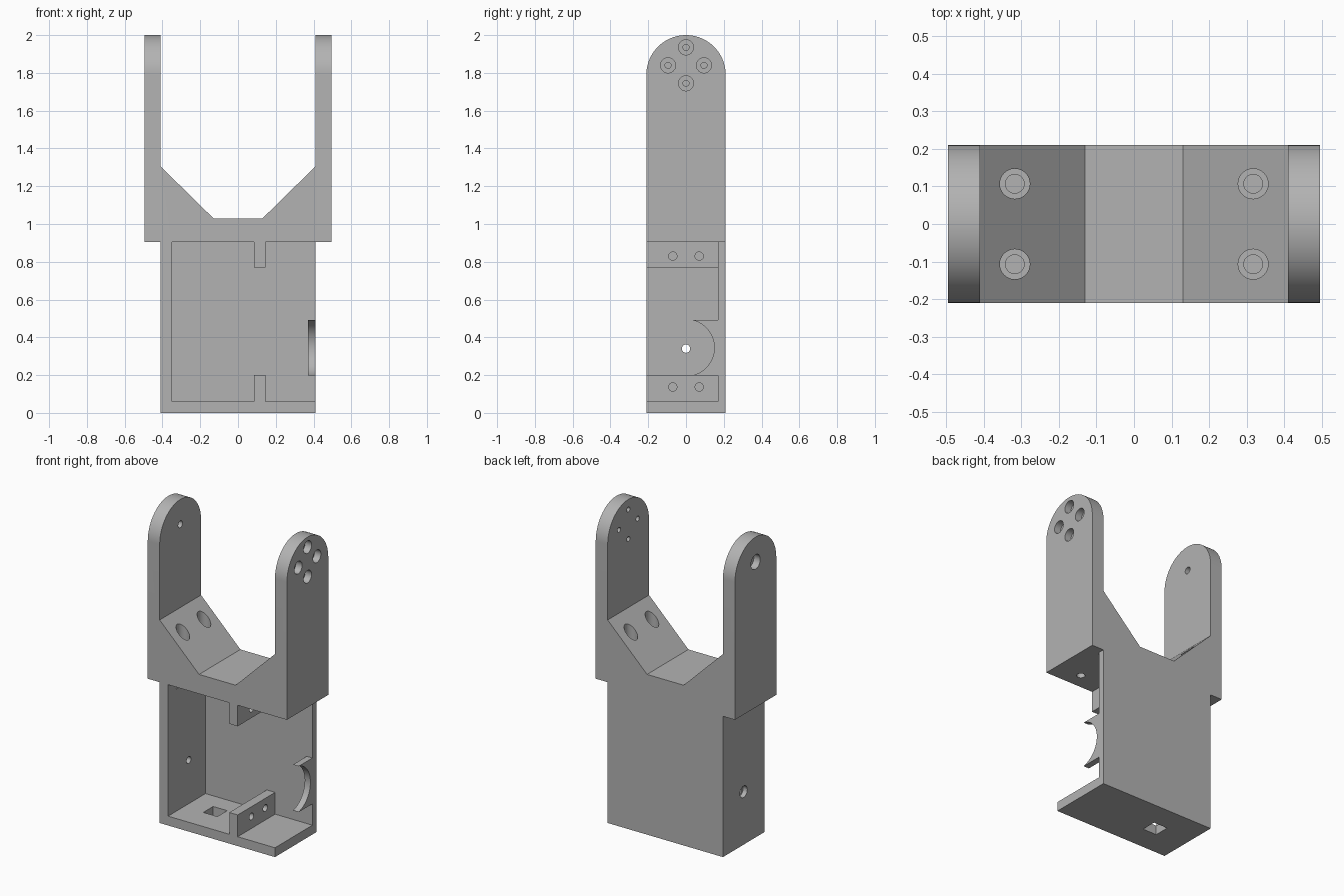
import bpy, bmesh, math
from mathutils import Matrix

if "Cube" in bpy.data.objects:
    bpy.data.objects.remove(bpy.data.objects["Cube"])

HALF_Y = 0.21      # half depth of the bracket
DECK = 0.905       # underside of the fork
PIVOT_Z = 1.84     # centre of the horn screw pattern

grey = bpy.data.materials.new("plain_grey")
grey.use_nodes = True
grey.diffuse_color = (0.45, 0.45, 0.45, 1)
grey.node_tree.nodes["Principled BSDF"].inputs["Base Color"].default_value = grey.diffuse_color


def make(name, bm):
    bmesh.ops.recalc_face_normals(bm, faces=bm.faces)
    mesh = bpy.data.meshes.new(name)
    bm.to_mesh(mesh)
    bm.free()
    mesh.materials.append(grey)
    obj = bpy.data.objects.new(name, mesh)
    bpy.context.collection.objects.link(obj)
    return obj


def prism(name, points, depth):
    """Extrude a closed loop of 3D points along a vector."""
    bm = bmesh.new()
    face = bm.faces.new([bm.verts.new(p) for p in points])
    out = bmesh.ops.extrude_face_region(bm, geom=[face], use_keep_orig=True)
    moved = [v for v in out["geom"] if isinstance(v, bmesh.types.BMVert)]
    bmesh.ops.translate(bm, verts=moved, vec=depth)
    return make(name, bm)


def box(x0, x1, y0, y1, z0, z1):
    loop = [(x0, y0, z0), (x1, y0, z0), (x1, y1, z0), (x0, y1, z0)]
    return prism("box_cutter", loop, (0, 0, z1 - z0))


def rod(axis, a, b, start, end, radius, sides=32):
    """Cylinder along x at (y=a, z=b), or along z at (x=a, y=b)."""
    mid = (start + end) / 2
    if axis == "x":
        place = Matrix.Translation((mid, a, b)) @ Matrix.Rotation(math.pi / 2, 4, "Y")
    else:
        place = Matrix.Translation((a, b, mid))
    bm = bmesh.new()
    bmesh.ops.create_cone(bm, cap_ends=True, segments=sides, radius1=radius,
                          radius2=radius, depth=end - start, matrix=place)
    return make("round_cutter", bm)


def combine(target, tool, operation="DIFFERENCE"):
    mod = target.modifiers.new("cut", "BOOLEAN")
    mod.operation = operation
    mod.solver = "EXACT"
    mod.object = tool
    bpy.context.view_layer.objects.active = target
    bpy.ops.object.modifier_apply(modifier=mod.name)
    bpy.data.objects.remove(tool)


# Front silhouette: servo box below, fork with sloped shoulders above
half = [(0.41, 0), (0.41, DECK), (0.495, DECK), (0.495, 2.1),
        (0.41, 2.1), (0.41, 1.305), (0.13, 1.03)]
outline = half + [(-x, z) for x, z in reversed(half)]
bracket = prism("servo_bracket", [(x, -0.3, z) for x, z in outline], (0, 0.6, 0))

# Side silhouette: rounded arm tips
arc = [math.pi * i / 48 for i in range(49)]
side = [(-HALF_Y, -0.1), (HALF_Y, -0.1)]
side += [(HALF_Y * math.cos(t), 2 - HALF_Y + HALF_Y * math.sin(t)) for t in arc]
combine(bracket, prism("side_profile", [(-0.7, y, z) for y, z in side], (1.4, 0, 0)),
        "INTERSECT")

# Cavity, leaving the two mounting posts and the cable clip
BACK = 0.17
for x0, x1, y1, z0, z1 in [
        (-0.35, 0.085, BACK, 0.06, DECK),
        (0.05, 0.2, BACK, 0.2, 0.77),
        (0.145, 0.37, BACK, 0.06, DECK),
        (0.3, 0.6, BACK, 0.06, 0.197),
        (0.3, 0.6, BACK, 0.492, DECK),
        (0.3, 0.6, 0.03, 0.15, 0.6)]:
    combine(bracket, box(x0, x1, -0.5, y1, z0, z1))
combine(bracket, rod("x", 0, 0.345, 0.3, 0.6, 0.15, 64))

# Cable slot in the floor
combine(bracket, box(-0.212, -0.112, -0.05, 0.05, -0.1, 0.1))

# Screw holes through the posts
for y in (-0.07, 0.07):
    for z in (0.137, 0.83):
        combine(bracket, rod("x", y, z, 0.05, 0.2, 0.022))

# Counterbored deck screws, with relief notches in the closed side wall
for y in (-0.107, 0.107):
    for x in (-0.317, 0.317):
        combine(bracket, rod("z", x, y, 0.98, 1.5, 0.04))
        combine(bracket, rod("z", x, y, 0.85, 1.1, 0.025))
    combine(bracket, rod("z", -0.317, y, 0.845, DECK, 0.04))

# Horn screws on the left arm
for i in range(4):
    y = 0.095 * math.cos(i * math.pi / 2)
    z = PIVOT_Z + 0.095 * math.sin(i * math.pi / 2)
    combine(bracket, rod("x", y, z, 0.45, 0.6, 0.04))
    combine(bracket, rod("x", y, z, 0.3, 0.6, 0.016))

# Pivot screws on the right arm and closed side wall
for z, bore, seat in ((PIVOT_Z, 0.047, -0.45), (0.34, 0.037, -0.38)):
    combine(bracket, rod("x", 0, z, -0.6, seat, bore))
    combine(bracket, rod("x", 0, z, -0.6, -0.3, 0.022))

bpy.ops.object.select_all(action="DESELECT")
bracket.select_set(True)
bpy.context.view_layer.objects.active = bracket
bpy.ops.object.shade_smooth_by_angle(angle=math.radians(30))
